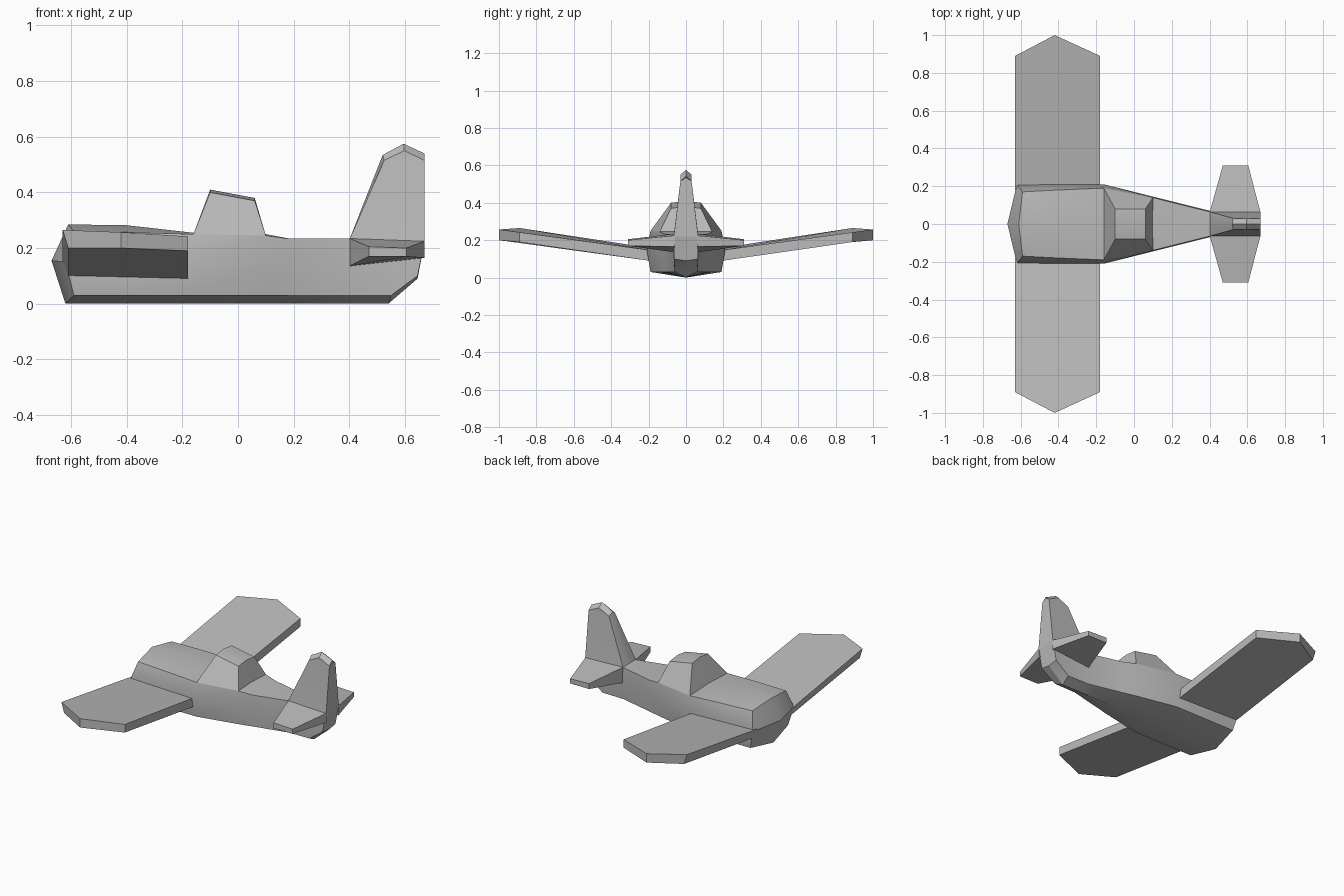
import bpy
import bmesh
import math

cube = bpy.data.objects.get("Cube")
if cube:
    bpy.data.objects.remove(cube, do_unlink=True)

grey = bpy.data.materials.new("plain_grey")
grey.use_nodes = True
COLOUR = (0.5, 0.5, 0.5, 1)
grey.diffuse_color = COLOUR
grey.node_tree.nodes["Principled BSDF"].inputs["Base Color"].default_value = COLOUR


def finish(name, bm, angle=25):
    """Mirror the +y half to -y and make the object."""
    bmesh.ops.mirror(bm, geom=bm.verts[:] + bm.edges[:] + bm.faces[:],
                     merge_dist=0.0005, axis='Y')
    bmesh.ops.remove_doubles(bm, verts=bm.verts[:], dist=0.0005)
    bmesh.ops.recalc_face_normals(bm, faces=bm.faces[:])
    mesh = bpy.data.meshes.new(name)
    bm.to_mesh(mesh)
    bm.free()
    mesh.materials.append(grey)
    obj = bpy.data.objects.new(name, mesh)
    bpy.context.collection.objects.link(obj)
    bpy.ops.object.select_all(action='DESELECT')
    obj.select_set(True)
    bpy.context.view_layer.objects.active = obj
    bpy.ops.object.shade_smooth_by_angle(angle=math.radians(angle))
    return obj


def strip(bm, rings, closed=False):
    """Bridge equal-length rings of points with quads."""
    rows = [[bm.verts.new(p) for p in ring] for ring in rings]
    for a, b in zip(rows, rows[1:]):
        for i in range(len(a) if closed else len(a) - 1):
            j = (i + 1) % len(a)
            bm.faces.new((a[i], a[j], b[j], b[i]))
    return rows


def section(x, chine, side, side_z, shoulder, shoulder_z, ridge_z):
    """Half fuselage section, keel to ridge."""
    return [(x, 0, 0), (x, chine, 0.03), (x, side, side_z),
            (x, shoulder, shoulder_z), (x, 0, ridge_z)]


# Fuselage: half sections from nose to tail, with pointed end caps
nose = [(-0.62, 0, 0), (-0.59, 0.19, 0.03), (-0.62, 0.21, 0.15),
        (-0.59, 0.17, 0.26), (-0.61, 0, 0.285)]
tail = [(0.54, 0, 0), (0.55, 0.06, 0.03), (0.645, 0.065, 0.1),
        (0.67, 0.065, 0.22), (0.67, 0, 0.225)]
bm = bmesh.new()
rows = strip(bm, [
    nose,
    section(-0.40, 0.19, 0.21, 0.15, 0.18, 0.257, 0.282),
    section(-0.16, 0.19, 0.21, 0.15, 0.19, 0.25, 0.255),
    section(0.10, 0.135, 0.145, 0.15, 0.14, 0.245, 0.25),
    section(0.18, 0.115, 0.125, 0.15, 0.12, 0.234, 0.235),
    section(0.40, 0.063, 0.07, 0.14, 0.065, 0.234, 0.235),
    tail])
for row, centre in ((rows[0], (-0.67, 0, 0.155)), (rows[-1], (0.645, 0, 0.09))):
    tip = bm.verts.new(centre)
    for a, b in zip(row, row[1:]):
        bm.faces.new((a, b, tip))
finish("fuselage", bm, 30)

# Canopy: tapered block with a slightly ridged roof
bm = bmesh.new()
strip(bm, [
    [(-0.16, 0, 0.25), (-0.10, 0, 0.41), (0.06, 0, 0.38), (0.10, 0, 0.245)],
    [(-0.16, 0.19, 0.25), (-0.10, 0.08, 0.40), (0.06, 0.08, 0.37), (0.10, 0.14, 0.245)]],
    closed=True)
bm.verts.ensure_lookup_table()
bm.faces.new(bm.verts[4:8])
finish("canopy", bm, 20)

# Tail fin: tapered blade with a peaked cap
bm = bmesh.new()
strip(bm, [
    [(0.40, 0.065, 0.23), (0.67, 0.065, 0.22)],
    [(0.525, 0.03, 0.515), (0.67, 0.03, 0.515)]])
strip(bm, [
    [(0.525, 0.03, 0.515), (0.597, 0.03, 0.55), (0.67, 0.03, 0.515)],
    [(0.52, 0, 0.535), (0.595, 0, 0.575), (0.67, 0, 0.54)]])
bm.faces.new([bm.verts.new(p) for p in
              ((0.525, 0.03, 0.515), (0.67, 0.03, 0.515), (0.597, 0.03, 0.55))])
for x, top_x, cap_x, z in ((0.40, 0.525, 0.52, 0.23), (0.67, 0.67, 0.67, 0.22)):
    bm.faces.new([bm.verts.new(p) for p in
                  ((x, 0, z), (x, 0.065, z), (top_x, 0.03, 0.515), (cap_x, 0, 0.535))])
finish("tail_fin", bm)


def panel(name, top, bottom):
    """Closed slab between matching outlines, on both sides."""
    bm = bmesh.new()
    rows = strip(bm, [bottom, top], closed=True)
    for row in rows:
        bm.faces.new(row)
    return finish(name, bm)


# Wings: upswept slabs with pointed tips
panel("wings",
      [(-0.63, 0.18, 0.157), (-0.63, 0.89, 0.265), (-0.42, 1.0, 0.257),
       (-0.18, 0.89, 0.242), (-0.18, 0.18, 0.145)],
      [(-0.61, 0.18, 0.098), (-0.61, 0.89, 0.2), (-0.42, 1.0, 0.2),
       (-0.18, 0.89, 0.19), (-0.18, 0.18, 0.088)])

# Tailplane: short tapered slabs
panel("tailplane",
      [(0.40, 0.06, 0.235), (0.47, 0.31, 0.205), (0.605, 0.31, 0.2), (0.67, 0.06, 0.225)],
      [(0.40, 0.06, 0.135), (0.47, 0.31, 0.17), (0.605, 0.31, 0.17), (0.67, 0.06, 0.165)])
